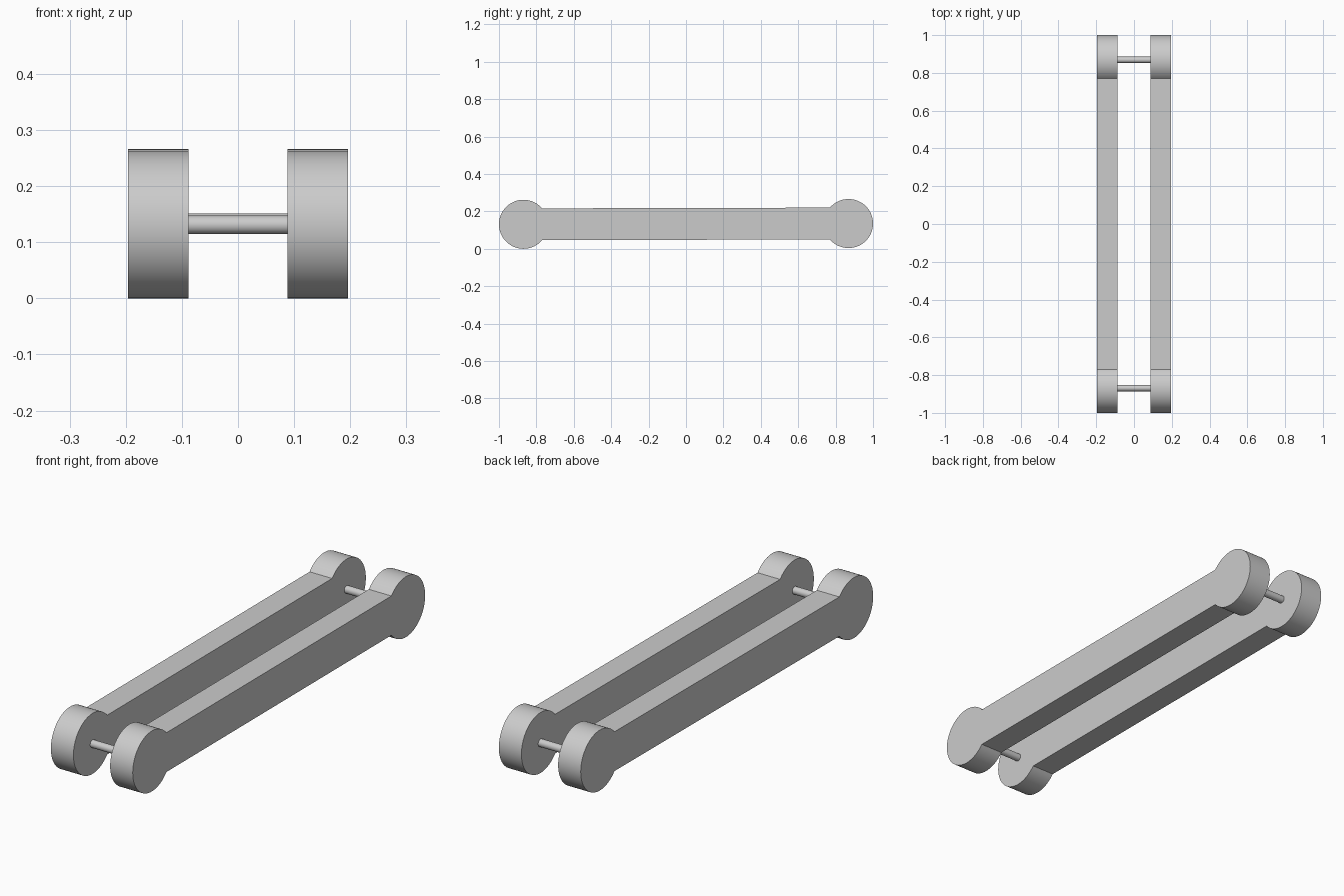
import bpy, bmesh, math
from mathutils import Vector

cube = bpy.data.objects.get("Cube")
if cube:
    bpy.data.objects.remove(cube, do_unlink=True)

# Main dimensions
END_R, BAR_HALF, ROD_R = 0.131, 0.085, 0.0165
END_Y = 1.0 - END_R
INNER_X, OUTER_X = 0.088, 0.196
FRONT_Z, BACK_Z = 0.131, 0.135
ARC_STEPS = 56

grey = bpy.data.materials.new("plain grey")
grey.use_nodes = True
colour = (0.6, 0.6, 0.6, 1)
grey.diffuse_color = colour
grey.node_tree.nodes["Principled BSDF"].inputs["Base Color"].default_value = colour


def finish(obj):
    obj.data.materials.append(grey)
    bpy.ops.object.select_all(action='DESELECT')
    obj.select_set(True)
    bpy.context.view_layer.objects.active = obj
    bpy.ops.object.shade_smooth_by_angle(angle=math.radians(30))


def link_outline():
    """Bar with a round boss at each end, as (y, z) points."""
    neck = math.asin(BAR_HALF / END_R)
    sweep = 2 * (math.pi - neck)
    points = []
    for y, z, start in ((END_Y, BACK_Z, neck - math.pi), (-END_Y, FRONT_Z, neck)):
        for i in range(ARC_STEPS + 1):
            a = start + sweep * i / ARC_STEPS
            points.append((y + END_R * math.cos(a), z + END_R * math.sin(a)))
    return points


# Two side links: the outline extruded across x
def side_link(name, x_min):
    bm = bmesh.new()
    face = bm.faces.new([bm.verts.new((x_min, y, z)) for y, z in link_outline()])
    solid = bmesh.ops.extrude_face_region(bm, geom=[face])
    moved = [v for v in solid["geom"] if isinstance(v, bmesh.types.BMVert)]
    bmesh.ops.translate(bm, verts=moved, vec=Vector((OUTER_X - INNER_X, 0, 0)))
    bmesh.ops.recalc_face_normals(bm, faces=bm.faces)
    mesh = bpy.data.meshes.new(name)
    bm.to_mesh(mesh)
    bm.free()
    obj = bpy.data.objects.new(name, mesh)
    bpy.context.collection.objects.link(obj)
    finish(obj)


side_link("left_link", INNER_X)
side_link("right_link", -OUTER_X)

# Thin pins joining the links at both ends
for name, y, z in (("front_pin", -END_Y, FRONT_Z), ("back_pin", END_Y, BACK_Z)):
    bpy.ops.mesh.primitive_cylinder_add(
        vertices=32, radius=ROD_R, depth=2 * INNER_X + 0.01,
        location=(0, y, z), rotation=(0, math.pi / 2, 0))
    pin = bpy.context.object
    pin.name = name
    finish(pin)
